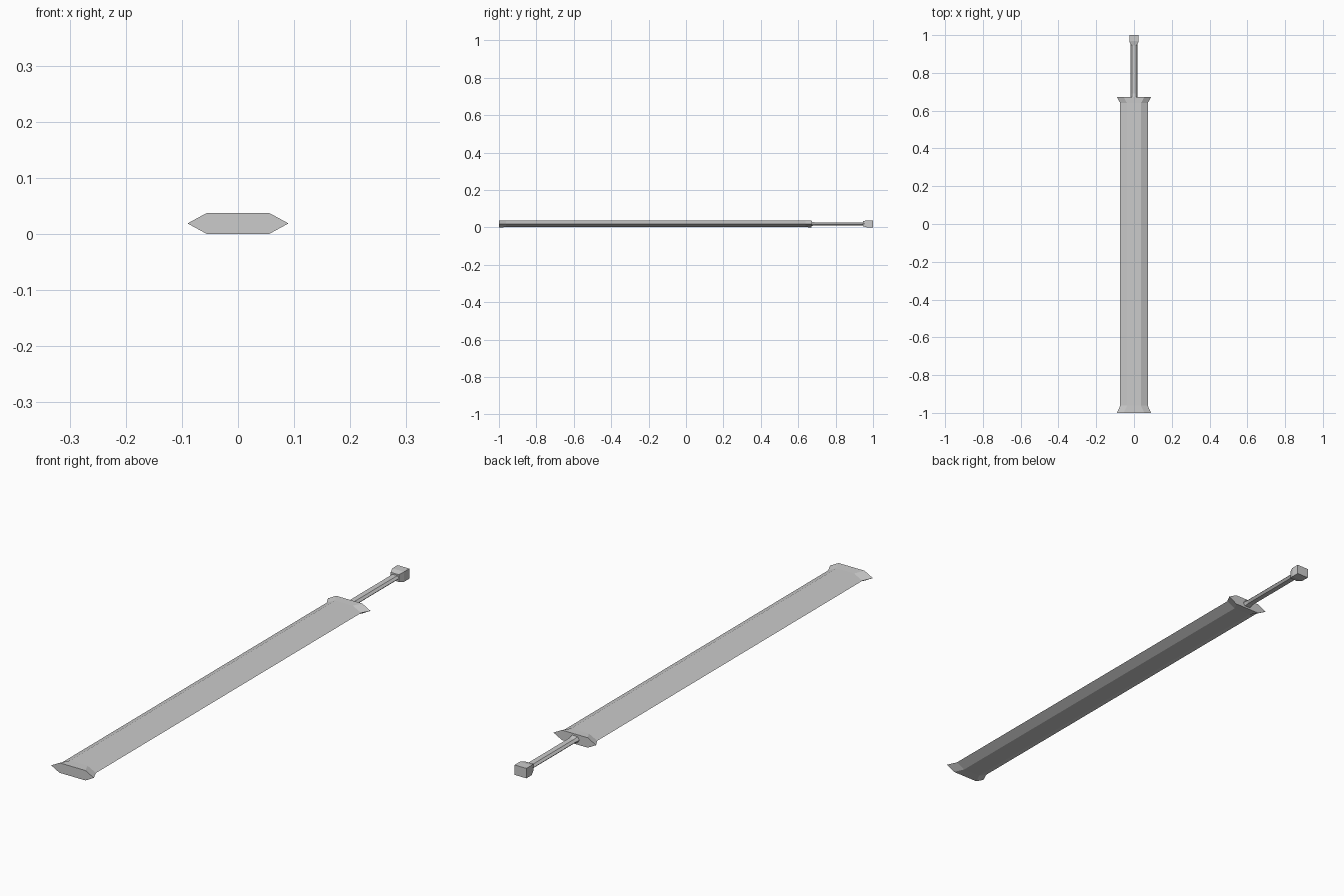
import bpy, bmesh

if "Cube" in bpy.data.objects:
    bpy.data.objects.remove(bpy.data.objects["Cube"])

ZC = 0.019  # mid height of the whole sword


def loft(name, sections):
    """Skin six-sided sections (y, half width, flat half width, half height)."""
    bm = bmesh.new()
    rings = []
    for y, w, f, h in sections:
        pts = [(w, 0), (f, h), (-f, h), (-w, 0), (-f, -h), (f, -h)]
        rings.append([bm.verts.new((x, y, ZC + z)) for x, z in pts])
    for a, b in zip(rings, rings[1:]):
        for i in range(6):
            j = (i + 1) % 6
            bm.faces.new((a[i], a[j], b[j], b[i]))
    bm.faces.new(rings[0])
    bm.faces.new(rings[-1])
    bmesh.ops.recalc_face_normals(bm, faces=bm.faces)
    mesh = bpy.data.meshes.new(name)
    bm.to_mesh(mesh)
    bm.free()
    obj = bpy.data.objects.new(name, mesh)
    bpy.context.collection.objects.link(obj)
    return obj


def box_taper(name, y0, y1, r0, r1):
    """Square block lying along y, half size r0 at y0 and r1 at y1."""
    bpy.ops.mesh.primitive_cube_add(size=2, location=(0, (y0 + y1) / 2, ZC))
    obj = bpy.context.object
    obj.name = name
    for v in obj.data.vertices:
        r = r1 if v.co.y > 0 else r0
        v.co = (v.co.x * r[0], v.co.y * (y1 - y0) / 2, v.co.z * r[1])
    return obj


# Blade flaring at the blunt tip and into the guard
loft("blade", [
    (-1.0, 0.09, 0.055, 0.019),
    (-0.962, 0.073, 0.037, 0.018),
    (0.64, 0.073, 0.037, 0.018),
    (0.672, 0.09, 0.055, 0.019),
])

# Grip with collars at both ends
loft("grip", [
    (0.67, 0.02, 0.012, 0.012),
    (0.69, 0.018, 0.010, 0.008),
    (0.945, 0.018, 0.010, 0.008),
    (0.965, 0.022, 0.013, 0.012),
])

# Pommel neck and block
box_taper("pommel_neck", 0.947, 0.968, (0.017, 0.014), (0.025, 0.019))
box_taper("pommel", 0.968, 1.0, (0.025, 0.019), (0.025, 0.019))
